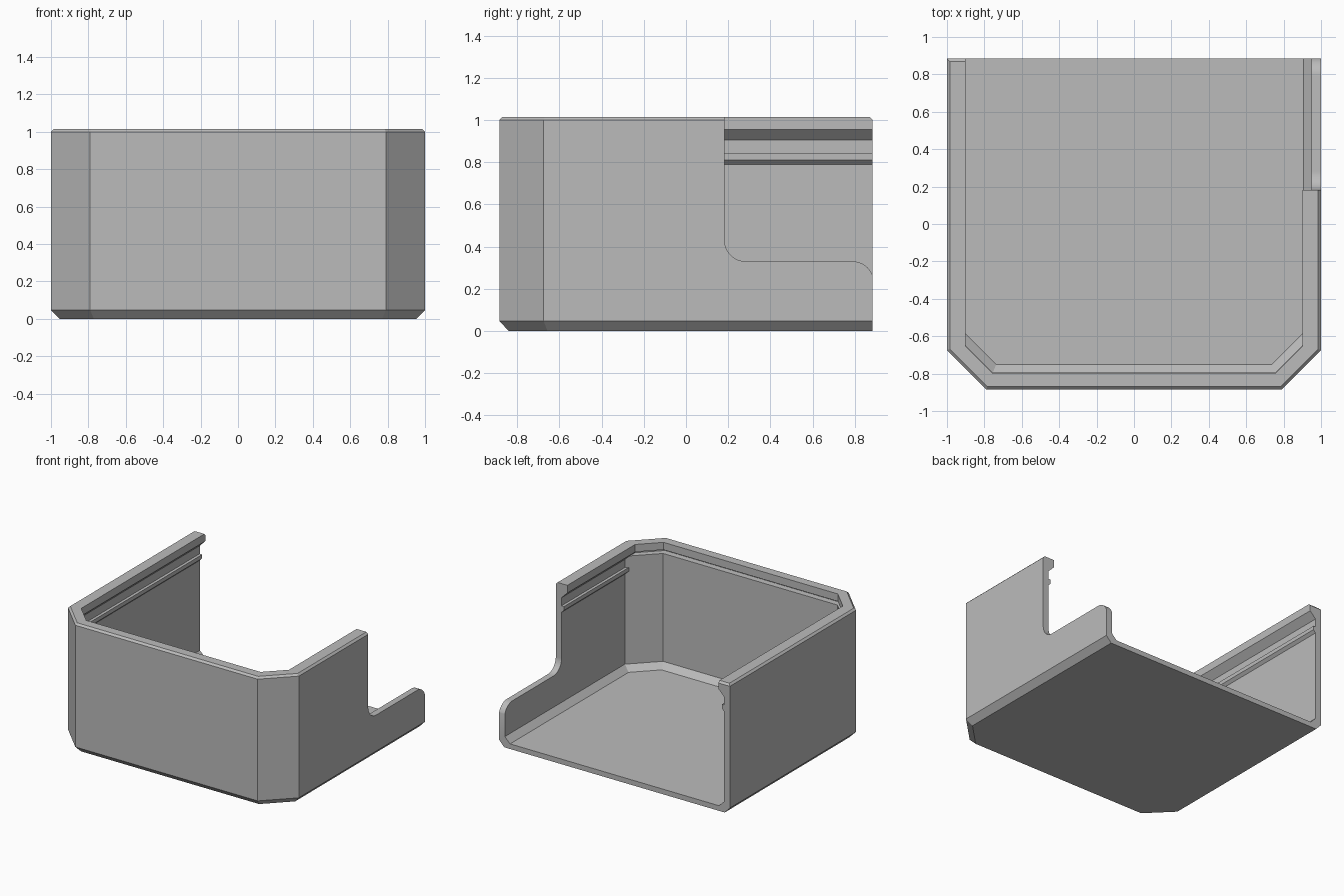
import bpy, bmesh, math

cube = bpy.data.objects.get("Cube")
if cube:
    bpy.data.objects.remove(cube, do_unlink=True)

grey = bpy.data.materials.new("plain_grey")
grey.use_nodes = True
colour = (0.5, 0.5, 0.5, 1)
grey.diffuse_color = colour
grey.node_tree.nodes["Principled BSDF"].inputs["Base Color"].default_value = colour

BACK = 0.885


def ring(side, front, diag, back):
    """Plan outline: square back, cut front corners on the lines |x| - y = diag."""
    half = [(side, back), (side, side - diag), (diag - front, -front)]
    return half + [(-x, y) for x, y in reversed(half)]


def loft(name, rings):
    """Solid through a stack of (height, outline) rings."""
    bm = bmesh.new()
    loops = [[bm.verts.new((x, y, z)) for x, y in pts] for z, pts in rings]
    for a, b in zip(loops, loops[1:]):
        n = len(a)
        for i in range(n):
            j = (i + 1) % n
            bm.faces.new((a[i], a[j], b[j], b[i]))
    bm.faces.new(loops[0])
    bm.faces.new(loops[-1])
    return finish(name, bm)


def finish(name, bm):
    bmesh.ops.recalc_face_normals(bm, faces=bm.faces)
    mesh = bpy.data.meshes.new(name)
    bm.to_mesh(mesh)
    bm.free()
    mesh.materials.append(grey)
    obj = bpy.data.objects.new(name, mesh)
    bpy.context.collection.objects.link(obj)
    return obj


def subtract(target, cutter):
    cutter.hide_render = True
    mod = target.modifiers.new(cutter.name, "BOOLEAN")
    mod.operation, mod.solver, mod.object = "DIFFERENCE", "EXACT", cutter
    bpy.context.view_layer.objects.active = target
    bpy.ops.object.modifier_apply(modifier=mod.name)
    bpy.data.objects.remove(cutter, do_unlink=True)


# Outer body with bevelled foot and rim
def outer(inset, back=BACK):
    return ring(1 - inset, BACK - inset, 1.675 - inset * math.sqrt(2), back)


body = loft("open_case", [(0, outer(0.045)), (0.047, outer(0)),
                          (1.0, outer(0)), (1.015, outer(0.015, BACK - 0.015))])

# Cavity: bevelled floor, side ridges, lid groove, overhanging lip
stack = [
    (0.04, 0.905, 0.75, 1.487),
    (0.085, 0.95, 0.795, 1.55),
    (0.79, 0.95, 0.795, 1.55),
    (0.81, 0.93, 0.795, 1.55),
    (0.84, 0.93, 0.795, 1.55),
    (0.842, 0.95, 0.795, 1.55),
    (0.905, 0.95, 0.795, 1.55),
    (0.93, 0.925, 0.795, 1.55),
    (0.932, 0.923, 0.84, 1.61),
    (0.955, 0.9, 0.84, 1.61),
    (0.957, 0.9, 0.8, 1.555),
    (1.1, 0.9, 0.8, 1.555),
]
subtract(body, loft("cavity", [(z, ring(s, f, d, 1.0)) for z, s, f, d in stack]))


# Side wall notch with rounded corners
def arc(cy, cz, start, end, r=0.1, steps=12):
    angles = [math.radians(start + (end - start) * i / steps) for i in range(steps + 1)]
    return [(cy + r * math.cos(a), cz + r * math.sin(a)) for a in angles]


profile = [(0.183, 1.2)] + arc(0.283, 0.43, 180, 270) + arc(0.79, 0.23, 90, 15)
profile += [(1.0, 0.25), (1.0, 1.2)]
bm = bmesh.new()
face = bm.faces.new([bm.verts.new((0.8, y, z)) for y, z in profile])
new = bmesh.ops.extrude_face_region(bm, geom=[face])["geom"]
bmesh.ops.translate(bm, vec=(0.4, 0, 0),
                    verts=[v for v in new if isinstance(v, bmesh.types.BMVert)])
subtract(body, finish("notch", bm))

# Soft shading on the rounded corners only
bpy.ops.object.select_all(action="DESELECT")
body.select_set(True)
bpy.context.view_layer.objects.active = body
bpy.ops.object.shade_smooth_by_angle(angle=math.radians(20))
